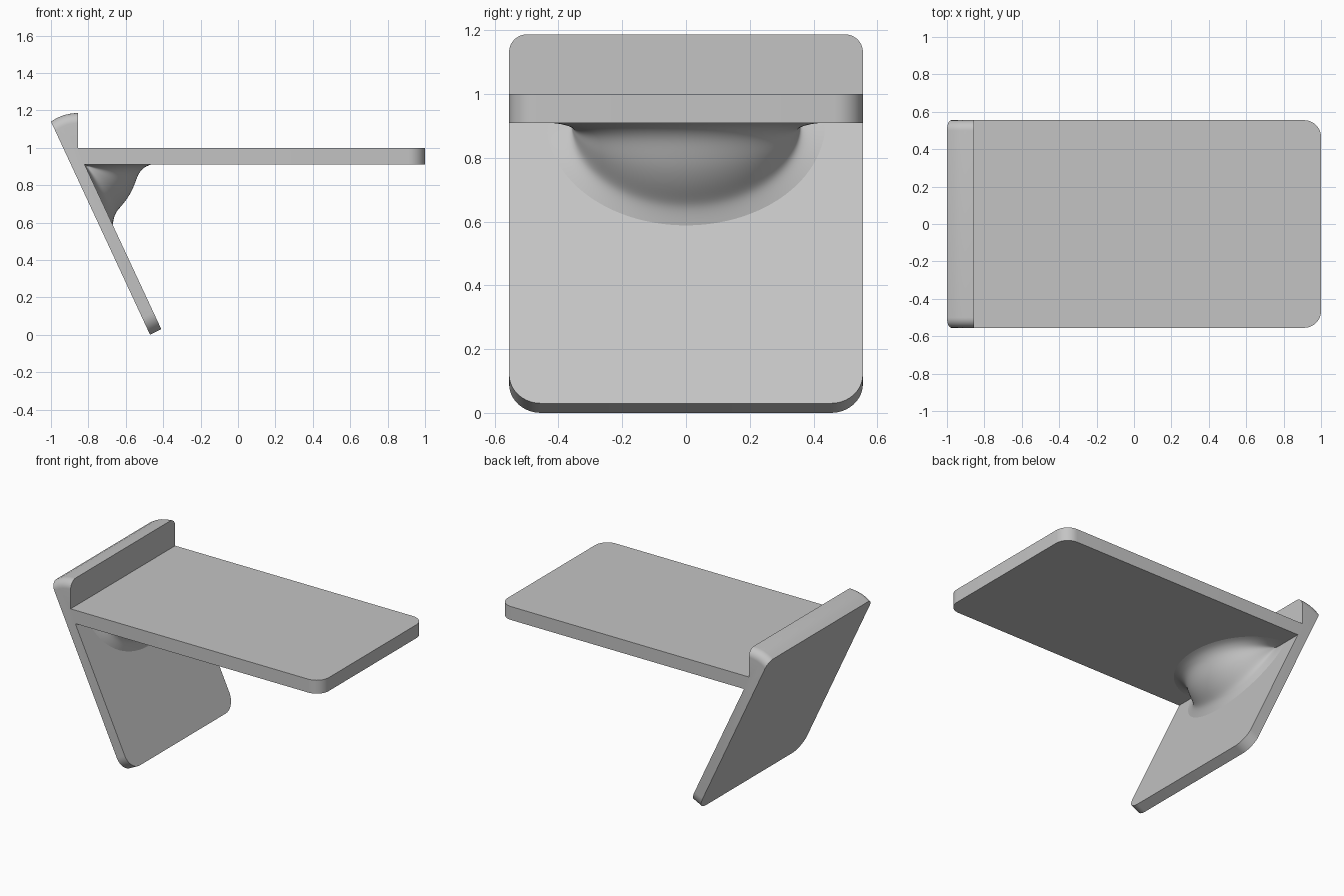
import bpy, bmesh
from math import sin, cos, pi, radians

cube = bpy.data.objects.get("Cube")
if cube:
    bpy.data.objects.remove(cube, do_unlink=True)

HALF = 0.555  # half width

grey = bpy.data.materials.new("light grey")
grey.use_nodes = True
COLOUR = (0.55, 0.55, 0.55, 1)
grey.diffuse_color = COLOUR
grey.node_tree.nodes["Principled BSDF"].inputs["Base Color"].default_value = COLOUR


def add_object(name, bm):
    bmesh.ops.recalc_face_normals(bm, faces=bm.faces)
    mesh = bpy.data.meshes.new(name)
    bm.to_mesh(mesh)
    bm.free()
    mesh.materials.append(grey)
    obj = bpy.data.objects.new(name, mesh)
    bpy.context.collection.objects.link(obj)
    return obj


def smooth(obj, angle):
    bpy.ops.object.select_all(action='DESELECT')
    obj.select_set(True)
    bpy.context.view_layer.objects.active = obj
    bpy.ops.object.shade_smooth_by_angle(angle=radians(angle))


# Side profile of the shelf, its upright lip and the slanted leg
lip = [(-1, 1.14), (-0.965, 1.161), (-0.93, 1.175), (-0.893, 1.183), (-0.855, 1.187)]
profile = lip + [(-0.855, 1), (1, 1), (1, 0.91), (-0.82, 0.91),
                 (-0.41, 0.03), (-0.47, 0)]
bm = bmesh.new()
face = bm.faces.new([bm.verts.new((x, -HALF, z)) for x, z in profile])
extruded = bmesh.ops.extrude_face_region(bm, geom=[face])["geom"]
bmesh.ops.translate(bm, vec=(0, 2 * HALF, 0),
                    verts=[g for g in extruded if isinstance(g, bmesh.types.BMVert)])
bmesh.ops.recalc_face_normals(bm, faces=bm.faces)


def round_corners(radius, rule):
    """Round the side edges whose two ends both satisfy the rule."""
    edges = [e for e in bm.edges
             if abs(e.verts[0].co.y - e.verts[1].co.y) < 0.001
             and all(abs(abs(v.co.y) - HALF) < 0.001 and rule(v.co) for v in e.verts)]
    bmesh.ops.bevel(bm, geom=edges, offset=radius, segments=10,
                    profile=0.5, affect='EDGES', clamp_overlap=False)


round_corners(0.09, lambda p: p.x > 0.99)   # shelf end
round_corners(0.1, lambda p: p.z < 0.05)    # leg foot
round_corners(0.055, lambda p: p.z > 1.1)   # lip top
bracket = add_object("shelf_and_leg", bm)
smooth(bracket, 30)

# Domed gusset: each strand is (x offset, z offset, half width) from the inner corner
strands = [(0.36, 0.002, 0.44), (0.32, -0.012, 0.41), (0.29, -0.045, 0.375),
           (0.275, -0.085, 0.36), (0.255, -0.14, 0.36), (0.22, -0.195, 0.36),
           (0.185, -0.235, 0.365), (0.165, -0.26, 0.38), (0.156, -0.29, 0.41),
           (0.15, -0.325, 0.44)]
STEPS = 24
bm = bmesh.new()
rows = []
for i in range(STEPS + 1):
    a = -pi / 2 + pi * i / STEPS
    rows.append([bm.verts.new((-0.82 + dx * cos(a), w * sin(a), 0.91 + dz * cos(a)))
                 for dx, dz, w in strands])
for r, s in zip(rows, rows[1:]):
    for j in range(len(strands) - 1):
        bm.faces.new((r[j], r[j + 1], s[j + 1], s[j]))
gusset = add_object("gusset", bm)
# Make the open patch face outward from the corner
if sum(p.normal.x - p.normal.z for p in gusset.data.polygons) < 0:
    gusset.data.flip_normals()
smooth(gusset, 180)
sub = gusset.modifiers.new("rounding", 'SUBSURF')
sub.levels = sub.render_levels = 2
